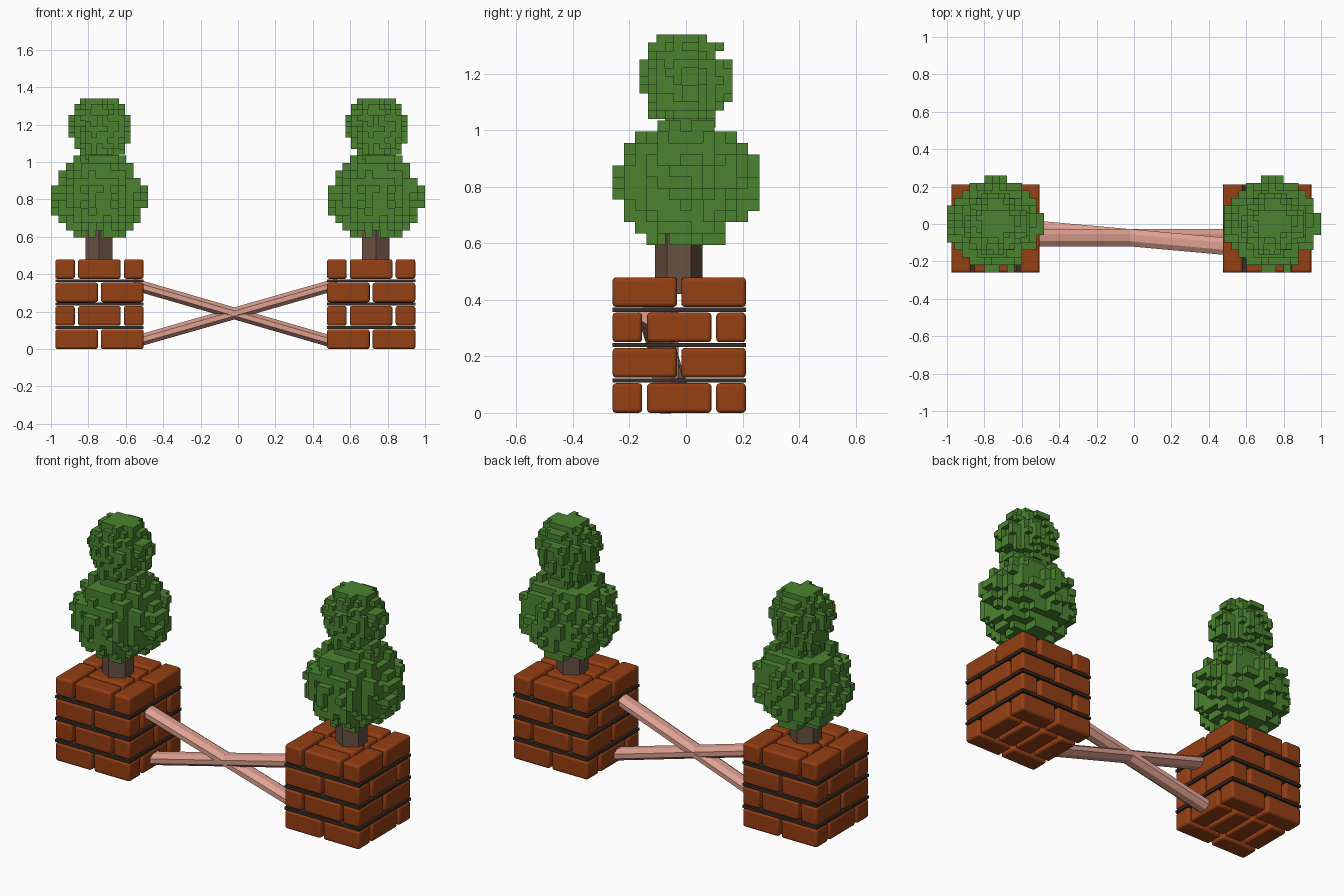
import bpy, bmesh, math, random
from mathutils import Vector, Matrix

if "Cube" in bpy.data.objects:
    bpy.data.objects.remove(bpy.data.objects["Cube"])


def material(name, rgb):
    m = bpy.data.materials.new(name)
    m.diffuse_color = (*rgb, 1)
    m.use_nodes = True
    m.node_tree.nodes["Principled BSDF"].inputs["Base Color"].default_value = m.diffuse_color
    return m


BRICK = material("brick", (0.30, 0.05, 0.007))
MORTAR = material("mortar", (0.04, 0.026, 0.02))
LEAF = material("leaf", (0.07, 0.23, 0.03))
BARK = material("bark", (0.14, 0.08, 0.055))
WOOD = material("pale_wood", (0.72, 0.35, 0.28))


def make_object(name, bm, mat):
    bmesh.ops.recalc_face_normals(bm, faces=bm.faces)
    mesh = bpy.data.meshes.new(name)
    bm.to_mesh(mesh)
    bm.free()
    mesh.materials.append(mat)
    ob = bpy.data.objects.new(name, mesh)
    bpy.context.collection.objects.link(ob)
    return ob


def add_box(bm, center, size):
    mat = Matrix.Translation(center) @ Matrix.Diagonal((*size, 1))
    bmesh.ops.create_cube(bm, size=1, matrix=mat)


# Planter: four courses of bricks, alternate courses turned by 90 degrees
HALF, THICK, LONG, HIGH, STEP = 0.236, 0.105, 0.228, 0.105, 0.125
PLANTER_Y = -0.024


def planter(side, cx):
    bm = bmesh.new()
    edge = HALF - THICK / 2
    pair = HALF - LONG / 2
    for course in range(4):
        z = HIGH / 2 + course * STEP
        layout = [(sx * pair, sy * edge, LONG, THICK) for sx in (-1, 1) for sy in (-1, 1)]
        layout += [(s * edge, 0, THICK, LONG) for s in (-1, 1)]
        layout += [(s * 0.06, 0, THICK, LONG) for s in (-1, 1)]
        for x, y, w, d in layout:
            if course % 2:
                x, y, w, d = y, x, d, w
            add_box(bm, (cx + x, PLANTER_Y + y, z), (w, d, HIGH))
    ob = make_object(side + "_planter_bricks", bm, BRICK)
    bev = ob.modifiers.new("rounded_edges", 'BEVEL')
    bev.width, bev.segments = 0.013, 3
    bpy.ops.object.select_all(action='DESELECT')
    bpy.context.view_layer.objects.active = ob
    ob.select_set(True)
    bpy.ops.object.shade_smooth_by_angle(angle=math.radians(40))

    # Mortar sheets between courses
    bm = bmesh.new()
    for course in range(3):
        z = HIGH + (STEP - HIGH) / 2 + course * STEP
        add_box(bm, (cx, PLANTER_Y, z), (2 * HALF, 2 * HALF, 0.015))
    make_object(side + "_planter_mortar", bm, MORTAR)


# Foliage: ellipsoid of cubes with random cubes standing out of it
def foliage(name, center, cell, r, rz, limit, zlimit, seed):
    rng = random.Random(seed)
    dirs = [(1, 0, 0), (-1, 0, 0), (0, 1, 0), (0, -1, 0), (0, 0, 1), (0, 0, -1)]
    span, zspan = range(-limit, limit + 1), range(-zlimit, zlimit + 1)
    core = {(i, j, k) for i in span for j in span for k in zspan
            if (i * i + j * j) / r ** 2 + (k / rz) ** 2 < 1}
    cells = set(core)
    for i in span:
        for j in span:
            for k in zspan:
                touching = any((i + a, j + b, k + c) in core for a, b, c in dirs)
                if touching and rng.random() < 0.36:
                    cells.add((i, j, k))
    bm = bmesh.new()
    corners = {}

    def vert(key):
        if key not in corners:
            corners[key] = bm.verts.new(Vector(center) + Vector(key) * (cell / 2))
        return corners[key]

    for c in sorted(cells):
        for d in dirs:
            if tuple(p + q for p, q in zip(c, d)) in cells:
                continue
            axis = next(n for n in range(3) if d[n])
            u, v = (axis + 1) % 3, (axis + 2) % 3
            ring = []
            for su, sv in ((-1, -1), (1, -1), (1, 1), (-1, 1)):
                p = [2 * n for n in c]
                p[axis] += d[axis]
                p[u] += su
                p[v] += sv
                ring.append(vert(tuple(p)))
            bm.faces.new(ring if d[axis] > 0 else ring[::-1])
    make_object(name, bm, LEAF)


def trunk(name, cx):
    bm = bmesh.new()
    bmesh.ops.create_cone(bm, cap_ends=True, segments=6, radius1=0.084, radius2=0.084, depth=0.25,
                          matrix=Matrix.Translation((cx, -0.025, 0.545)) @ Matrix.Rotation(math.pi, 4, 'Z'))
    # point the hexagon corners along y
    xs = [v.co.x for v in bm.verts]
    if max(xs) - min(xs) > 0.16:
        bmesh.ops.rotate(bm, verts=bm.verts, cent=(cx, -0.025, 0),
                         matrix=Matrix.Rotation(math.pi / 6, 3, 'Z'))
    make_object(name, bm, BARK)


# Crossed rails: eight-sided poles running into both planters
def rail(name, start, end):
    a, b = Vector(start), Vector(end)
    bm = bmesh.new()
    rings = []
    for p in (a, b):
        ring = []
        for n in range(8):
            t = math.tau * (n + 0.5) / 8
            ring.append(bm.verts.new(p + Vector((0, 0.05 * math.cos(t), 0.035 * math.sin(t)))))
        rings.append(ring)
    for n in range(8):
        m = (n + 1) % 8
        bm.faces.new((rings[0][n], rings[0][m], rings[1][m], rings[1][n]))
    for ring in rings:
        bm.faces.new(ring)
    make_object(name, bm, WOOD)


for side, px, tx in (("left", -0.741, -0.74), ("right", 0.712, 0.74)):
    planter(side, px)
    trunk(side + "_trunk", tx - 0.003)
    foliage(side + "_lower_foliage", (tx, 0, 0.815), 0.04, 5.4, 5.7, 6, 5, 4)
    foliage(side + "_upper_foliage", (tx, 0, 1.175), 0.03, 4.65, 5.8, 5, 5, 9)

rail("falling_rail", (-0.56, -0.073, 0.347), (0.53, -0.073, 0.031))
rail("rising_rail", (-0.56, -0.025, 0.036), (0.53, -0.123, 0.347))
